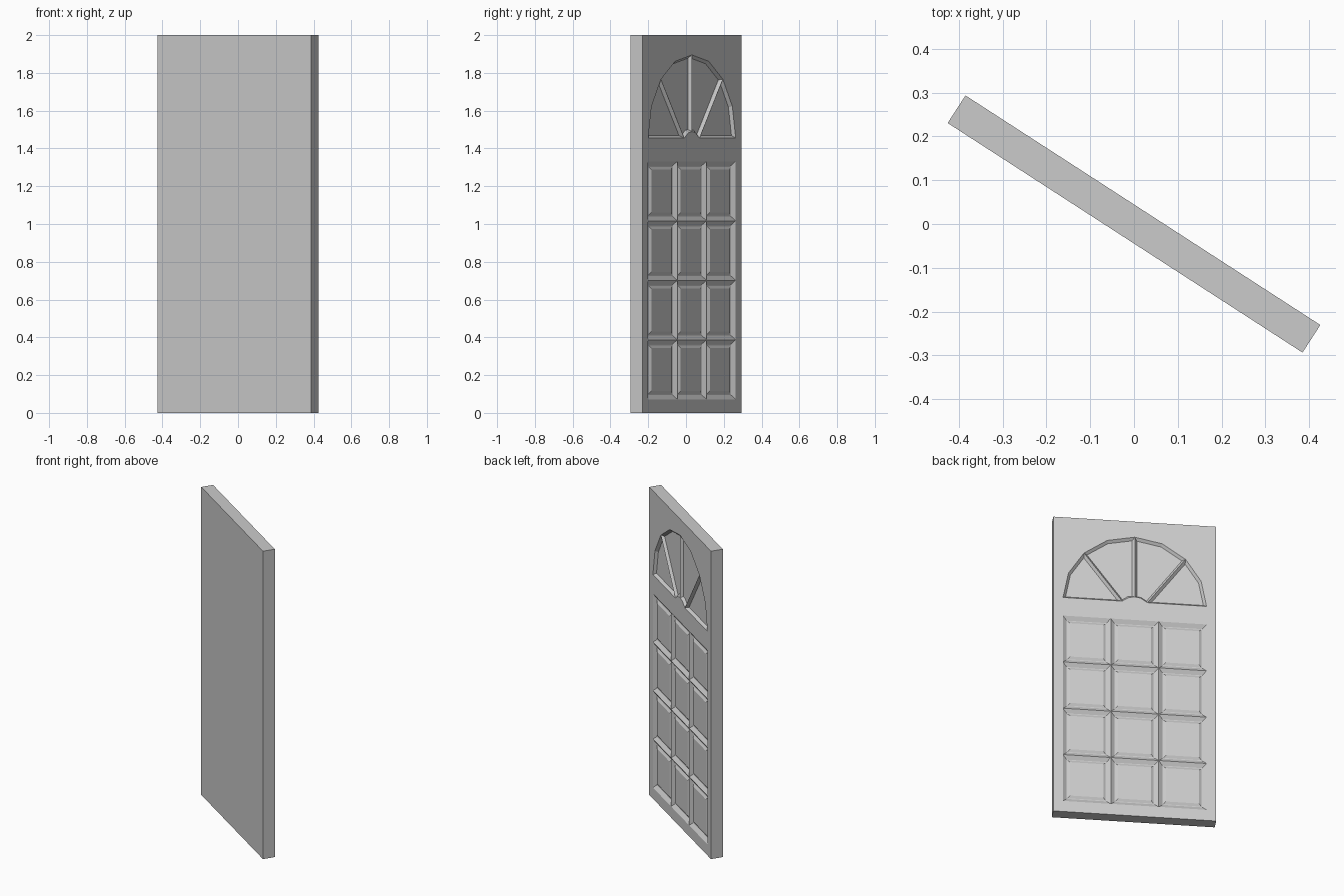
import bpy, bmesh, math
from mathutils import Vector

if "Cube" in bpy.data.objects:
    bpy.data.objects.remove(bpy.data.objects["Cube"])

HALF_W, HALF_T, HEIGHT = 0.483, 0.0375, 2.0
bm = bmesh.new()


def inset(poly, d):
    """Mitred inward offset of a 2D polygon."""
    n = len(poly)
    area = sum(poly[i - 1].cross(poly[i]) for i in range(n))
    sign = 1 if area > 0 else -1
    out = []
    for i, p in enumerate(poly):
        a = (p - poly[i - 1]).normalized()
        b = (poly[(i + 1) % n] - p).normalized()
        na, nb = Vector((-a.y, a.x)) * sign, Vector((-b.y, b.x)) * sign
        out.append(p + (na + nb) * d / (1 + na.dot(nb)))
    return out


def sunk_panel(points, steps):
    """Nested rings of (inset, depth) below the carved face, closed by a flat field."""
    poly = [Vector(p) for p in points]
    prev = None
    for d, depth in [(0, 0)] + steps:
        ring = [bm.verts.new((p.x, HALF_T - depth, p.y)) for p in inset(poly, d)]
        if prev:
            for i in range(len(ring)):
                bm.faces.new((prev[i - 1], prev[i], ring[i], ring[i - 1]))
        prev = ring
    bm.faces.new(prev)


# 3 x 4 grid of fielded panels that meet at thin ridges
CW, CH, Z0 = 0.284, 0.315, 0.072
for col in range(3):
    for row in range(4):
        x, z = (col - 1.5) * CW, Z0 + row * CH
        sunk_panel([(x, z), (x + CW, z), (x + CW, z + CH), (x, z + CH)],
                   [(0.024, 0.016), (0.029, 0.016), (0.044, 0.008)])

# Sunburst arch: two panes on each side of the middle spoke
BASE, RX, RZ = 1.455, 0.426, 0.44


def arch(k, side):
    a = k * math.pi / 8
    return (side * RX * math.cos(a), BASE + RZ * math.sin(a))


for side in (-1, 1):
    foot, mid = (side * 0.075, BASE), (side * 0.035, BASE + 0.028)
    wall = [(0.014, 0.016)]
    sunk_panel([foot, arch(0, side), arch(1, side), arch(2, side)], wall)
    sunk_panel([foot, arch(2, side), arch(3, side), (0, BASE + RZ), (0, BASE + 0.034), mid], wall)

# Slab sides, plain face and the open rim of the carved face
rim = [(-HALF_W, 0), (HALF_W, 0), (HALF_W, HEIGHT), (-HALF_W, HEIGHT)]
near = [bm.verts.new((x, HALF_T, z)) for x, z in rim]
far = [bm.verts.new((x, -HALF_T, z)) for x, z in rim]
for i in range(4):
    bm.faces.new((near[i - 1], near[i], far[i], far[i - 1]))
bm.faces.new(far)

# Flat frame surface filled around the panels
bmesh.ops.remove_doubles(bm, verts=bm.verts, dist=0.0005)
edges = [e for e in bm.edges if e.is_boundary]
bmesh.ops.triangle_fill(bm, edges=edges, use_beauty=True, normal=(0, 1, 0))
bmesh.ops.recalc_face_normals(bm, faces=bm.faces)

mesh = bpy.data.meshes.new("door")
bm.to_mesh(mesh)
bm.free()
door = bpy.data.objects.new("door", mesh)
door.rotation_euler.z = math.radians(-32.9)
bpy.context.collection.objects.link(door)
